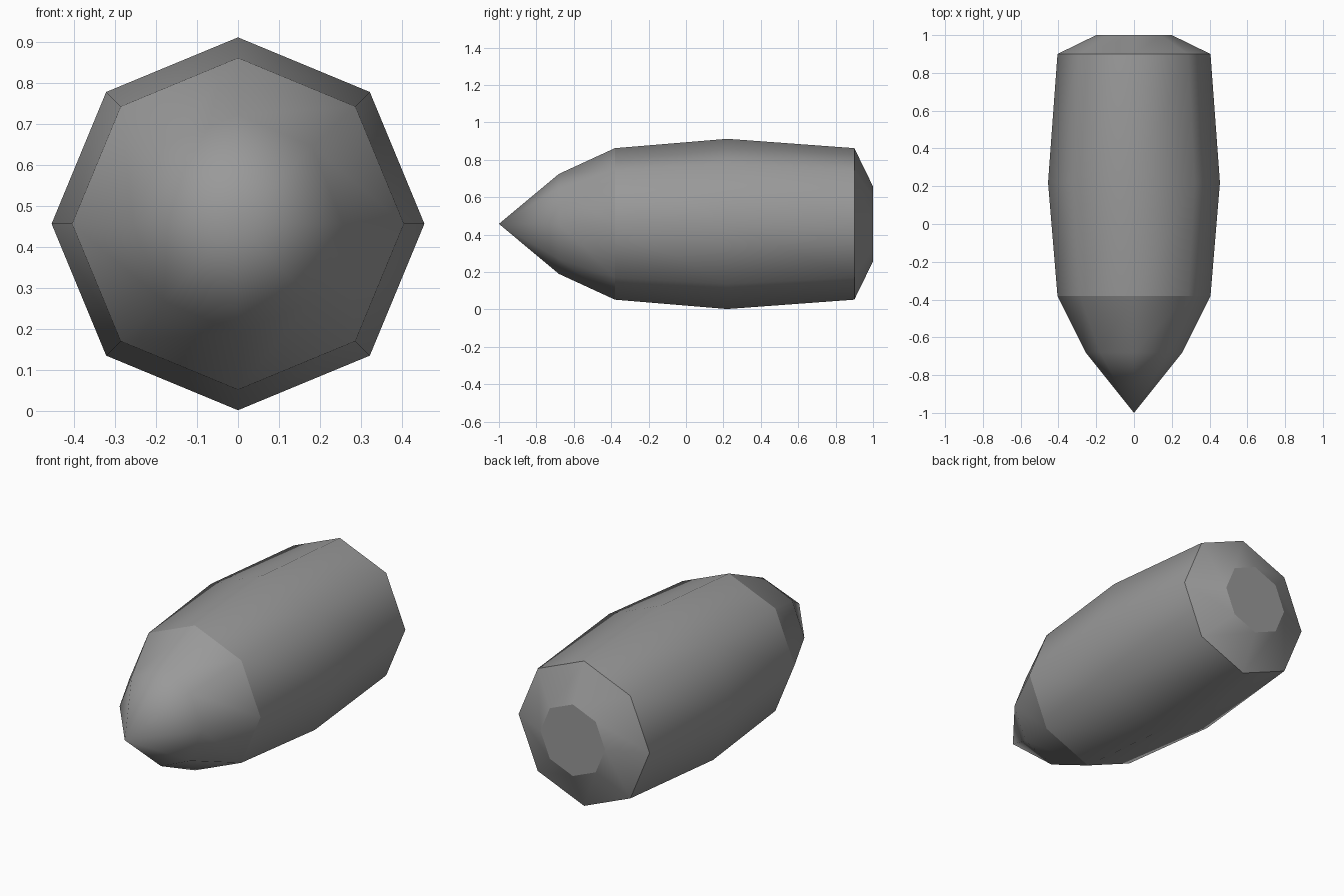
import bpy, bmesh, math

if "Cube" in bpy.data.objects:
    bpy.data.objects.remove(bpy.data.objects["Cube"])

SIDES = 8
AXIS_Z = 0.457

# dark grey shared by both parts
dark = bpy.data.materials.new("dark_grey")
dark.diffuse_color = (0.32, 0.32, 0.32, 1)
dark.use_nodes = True
dark.node_tree.nodes["Principled BSDF"].inputs["Base Color"].default_value = dark.diffuse_color


def turned(name, profile, sharp_y=(), cap=False):
    """Eight-sided form along the y axis from (y, x radius, z radius) rings."""
    bm = bmesh.new()
    rings = []
    for y, rx, rz in profile:
        if rx == 0:
            rings.append([bm.verts.new((0, y, AXIS_Z))] * SIDES)
            continue
        angles = [2 * math.pi * i / SIDES for i in range(SIDES)]
        rings.append([bm.verts.new((rx * math.cos(a), y, AXIS_Z + rz * math.sin(a)))
                      for a in angles])
    # wound so that every face points outward
    for a, b in zip(rings, rings[1:]):
        for i in range(SIDES):
            j = (i + 1) % SIDES
            bm.faces.new(list(dict.fromkeys((a[i], b[i], b[j], a[j])))[::-1])
    if cap:
        bm.faces.new(rings[-1][::-1])
    bm.normal_update()
    for f in bm.faces:
        f.smooth = True
        # the outward side always faces away from the axis point beside it
        mid = f.calc_center_median()
        away = mid.copy()
        away.y, away.z = mid.y - 0.2, mid.z - AXIS_Z
        if f.normal.dot(away) < 0:
            f.normal_flip()
    for e in bm.edges:
        if any(all(abs(v.co.y - s) < 1e-4 for v in e.verts) for s in sharp_y):
            e.smooth = False
    mesh = bpy.data.meshes.new(name)
    bm.to_mesh(mesh)
    bm.free()
    mesh.materials.append(dark)
    obj = bpy.data.objects.new(name, mesh)
    bpy.context.collection.objects.link(obj)
    return obj


# pointed nose, slightly narrower than tall at its middle ring
turned("nose", [(-1, 0, 0), (-0.68, 0.256, 0.267), (-0.38, 0.405, 0.405)])

# barrel body with a bevelled tail and flat end
turned("body", [(-0.38, 0.405, 0.405), (0.22, 0.455, 0.455),
                (0.9, 0.405, 0.405), (1.0, 0.2, 0.2)],
       sharp_y=(0.9, 1.0), cap=True)
